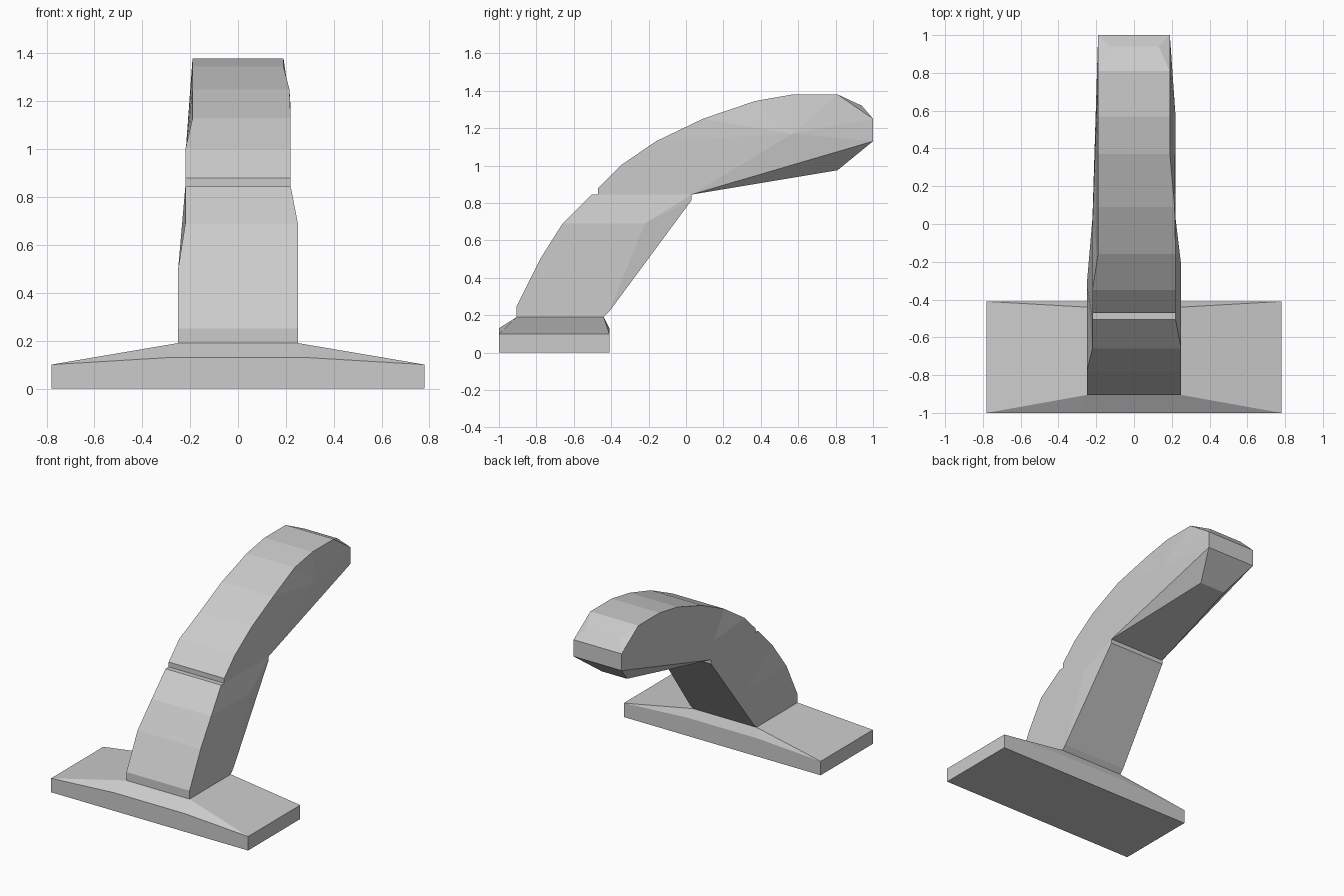
import bpy, bmesh

cube = bpy.data.objects.get("Cube")
if cube:
    bpy.data.objects.remove(cube, do_unlink=True)

# One plain grey for the whole model
grey = bpy.data.materials.new("plain grey")
grey.use_nodes = True
colour = (0.6, 0.6, 0.6, 1)
grey.diffuse_color = colour
grey.node_tree.nodes["Principled BSDF"].inputs["Base Color"].default_value = colour


def finish(name, bm):
    bmesh.ops.recalc_face_normals(bm, faces=bm.faces)
    mesh = bpy.data.meshes.new(name)
    bm.to_mesh(mesh)
    bm.free()
    mesh.materials.append(grey)
    obj = bpy.data.objects.new(name, mesh)
    bpy.context.collection.objects.link(obj)


def bent_block(name, outline, left_hub, right_hub):
    """Strip along a side outline of (y, z, left x, right x, inset); each side
    is a fan around a hub point, and inset points become corner chamfers."""
    bm = bmesh.new()
    pairs = [(bm.verts.new((-l, y, z)), bm.verts.new((r, y, z)))
             for y, z, l, r, _ in outline]
    n = len(pairs)
    for i in range(n):
        a, b = pairs[i], pairs[(i + 1) % n]
        bm.faces.new((a[0], b[0], b[1], a[1]))
    kept = [i for i in range(n) if not outline[i][4]]
    for side, hub in enumerate((left_hub, right_hub)):
        centre = bm.verts.new(hub)
        for i, j in zip(kept, kept[1:] + kept[:1]):
            bm.faces.new((pairs[i][side], pairs[j][side], centre))
        for i in range(n):
            if outline[i][4]:
                bm.faces.new([pairs[(i + k) % n][side] for k in (-1, 0, 1)])
    finish(name, bm)


# Base: wide foot with a raised centre
bm = bmesh.new()
for s in (-1, 1):
    for y, inner_y in ((-1, -0.905), (-0.41, -0.44)):
        for x, yy, z in ((0.78, y, 0), (0.78, y, 0.1),
                         (0.28, y, 0.13), (0.25, inner_y, 0.19)):
            bm.verts.new((s * x, yy, z))
bmesh.ops.convex_hull(bm, input=bm.verts)
finish("base", bm)

# Lower arm: leaning column
W, M, T = 0.25, 0.22, 0.19
bent_block("lower_arm", [
    (-0.905, 0.19, W, W, False),
    (-0.905, 0.25, W, W, False),
    (-0.78, 0.5, W, W, False),
    (-0.66, 0.69, M, W, False),
    (-0.505, 0.845, M, M, False),
    (0.03, 0.845, M, M, False),
    (0.03, 0.815, M, M, False),
    (-0.41, 0.22, W, W, False),
    (-0.44, 0.19, W, W, False),
], (-W, -0.32, 0.5), (W, -0.22, 0.69))

# Upper arm: curved head with a chamfered tip
bent_block("upper_arm", [
    (-0.47, 0.845, M, M, False),
    (-0.47, 0.88, M, M, False),
    (-0.35, 1.0, M, M, False),
    (-0.16, 1.13, T, M, False),
    (0.09, 1.25, T, 0.215, False),
    (0.37, 1.345, T, T, False),
    (0.57, 1.38, T, T, False),
    (0.81, 1.38, T, T, False),
    (0.94, 1.32, 0.13, 0.13, True),
    (1.0, 1.25, T, T, False),
    (1.0, 1.13, T, T, False),
    (0.81, 0.975, 0.1, 0.1, True),
    (0.03, 0.845, M, M, False),
], (-M, 0, 0.97), (M, 0.57, 1.17))
